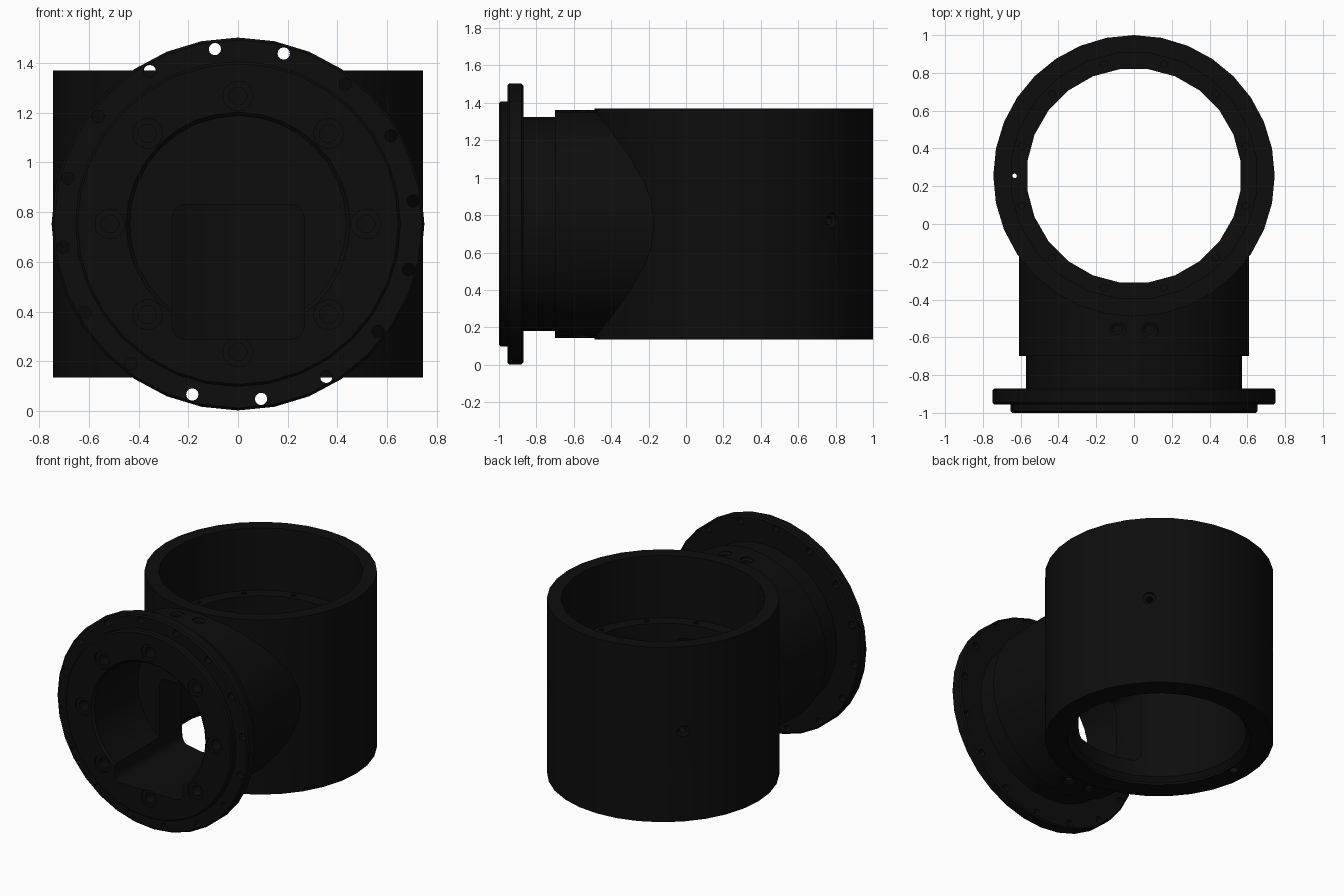
import bpy, bmesh, math
from mathutils import Matrix, Vector

if "Cube" in bpy.data.objects:
    bpy.data.objects.remove(bpy.data.objects["Cube"])

CY = 0.255      # barrel axis y
CZ = 0.7525     # nozzle axis z
ALONG_Y = Matrix.Translation((0, 0, CZ)) @ Matrix.Rotation(-math.pi / 2, 4, 'X')
BARREL = Matrix.Translation((0, CY, 0))


def add_lathe(bm, profile, n, mat, offset=0.0):
    """Closed solid of revolution from (radius, height) points, capped at both ends."""
    rings = []
    for r, h in profile:
        rings.append([bm.verts.new(mat @ Vector((r * math.cos(a), r * math.sin(a), h)))
                      for a in [(i + offset) * 2 * math.pi / n for i in range(n)]])
    for lo, hi in zip(rings, rings[1:]):
        for i in range(n):
            j = (i + 1) % n
            bm.faces.new((lo[i], lo[j], hi[j], hi[i]))
    bm.faces.new(rings[0][::-1])
    bm.faces.new(rings[-1])


def finish(bm, name):
    bmesh.ops.recalc_face_normals(bm, faces=bm.faces)
    me = bpy.data.meshes.new(name)
    bm.to_mesh(me)
    bm.free()
    ob = bpy.data.objects.new(name, me)
    bpy.context.collection.objects.link(ob)
    return ob


def lathe(name, profile, n, mat, offset=0.0):
    bm = bmesh.new()
    add_lathe(bm, profile, n, mat, offset)
    return finish(bm, name)


def holes(name, profile, mats, n=12):
    bm = bmesh.new()
    for m in mats:
        add_lathe(bm, profile, n, m)
    return finish(bm, name)


def boolean(target, cutter, op='DIFFERENCE'):
    cutter.hide_render = True
    mod = target.modifiers.new(cutter.name, 'BOOLEAN')
    mod.operation, mod.object, mod.solver = op, cutter, 'EXACT'
    bpy.context.view_layer.objects.active = target
    bpy.ops.object.modifier_apply(modifier=mod.name)
    bpy.data.objects.remove(cutter)


def polar(radius, angle, base, h=0.0):
    a = math.radians(angle)
    return base @ Matrix.Translation((radius * math.cos(a), radius * math.sin(a), h))


# Barrel outer wall
housing = lathe("valve_housing", [(0.745, 0.135), (0.745, 1.37)], 32, BARREL)

# Flanged side nozzle: raised face, flange plate, neck, body
nozzle = lathe("side_nozzle", [
    (0.645, -1.0), (0.655, -0.99), (0.655, -0.955), (0.74, -0.955), (0.75, -0.945),
    (0.75, -0.88), (0.74, -0.87), (0.572, -0.87), (0.572, -0.70),
    (0.61, -0.70), (0.61, 0.1)], 32, ALONG_Y)
boolean(housing, nozzle, 'UNION')

# Barrel bore: chamfered mouth, narrow lower bore, ledge, wide upper bore
boolean(housing, lathe("barrel_bore", [
    (0.60, 0.10), (0.60, 0.15), (0.57, 0.18), (0.57, 0.93),
    (0.655, 0.93), (0.655, 1.5)], 24, BARREL, 0.5))

# Nozzle bore with chamfered mouth
boolean(housing, lathe("nozzle_bore", [
    (0.45, -1.1), (0.45, -1.0), (0.435, -0.985), (0.435, -0.50)], 32, ALONG_Y))

# Rounded square port running into the barrel
bm = bmesh.new()
bmesh.ops.create_cube(bm, size=1, matrix=Matrix.Translation((0, -0.55, 0.56))
                      @ Matrix.Diagonal((0.53, 1.2, 0.54, 1)))
edges = [e for e in bm.edges
         if abs(e.verts[0].co.y - e.verts[1].co.y) > 0.5]
bmesh.ops.bevel(bm, geom=edges, offset=0.05, segments=4, profile=0.5, affect='EDGES')
boolean(housing, finish(bm, "square_port"))

# Flange through holes
boolean(housing, holes("flange_holes", [(0.025, -0.97), (0.025, -0.85)],
                       [polar(0.71, 15 + 22.5 * i, ALONG_Y) for i in range(16)]))

# Counterbored bolt holes on the raised face
boolean(housing, holes("face_bolt_holes",
                       [(0.06, -1.02), (0.06, -0.985), (0.036, -0.985), (0.036, -0.88)],
                       [polar(0.515, 45 * i, ALONG_Y) for i in range(8)], 16))

# Paired holes on top and underside of the nozzle body
pairs = []
for x in (-0.085, 0.085):
    for turn in (0, math.pi):
        pairs.append(Matrix.Translation((x, -0.56, CZ)) @ Matrix.Rotation(turn, 4, 'X'))
boolean(housing, holes("nozzle_body_holes",
                       [(0.025, 0.53), (0.025, 0.585), (0.042, 0.595), (0.042, 0.65)], pairs))

# Radial ports at the rear of the barrel
radial = [Matrix.Translation((0, CY, 0.77)) @ Matrix.Rotation(math.radians(a), 4, 'Z')
          @ Matrix.Rotation(math.pi / 2, 4, 'Y') for a in (45, 135)]
boolean(housing, holes("rear_ports",
                       [(0.022, 0.62), (0.022, 0.72), (0.042, 0.73), (0.042, 0.80)], radial))

# Screw holes in the inner ledge
boolean(housing, holes("ledge_holes", [(0.018, 0.88), (0.018, 0.95)],
                       [polar(0.613, 15 + 30 * i, BARREL) for i in range(12)], 10))

# Drain hole from ledge to underside
boolean(housing, holes("drain_hole",
                       [(0.03, 0.1), (0.03, 0.2), (0.012, 0.2), (0.012, 1.0)],
                       [polar(0.632, 180, BARREL)]))

# Black finish and smooth curved walls
black = bpy.data.materials.new("black_finish")
black.diffuse_color = (0.004, 0.004, 0.004, 1)
black.use_nodes = True
black.node_tree.nodes["Principled BSDF"].inputs["Base Color"].default_value = black.diffuse_color
housing.data.materials.clear()
housing.data.materials.append(black)
for p in housing.data.polygons:
    p.material_index = 0
bpy.ops.object.select_all(action='DESELECT')
housing.select_set(True)
bpy.context.view_layer.objects.active = housing
bpy.ops.object.shade_smooth_by_angle(angle=math.radians(30))
